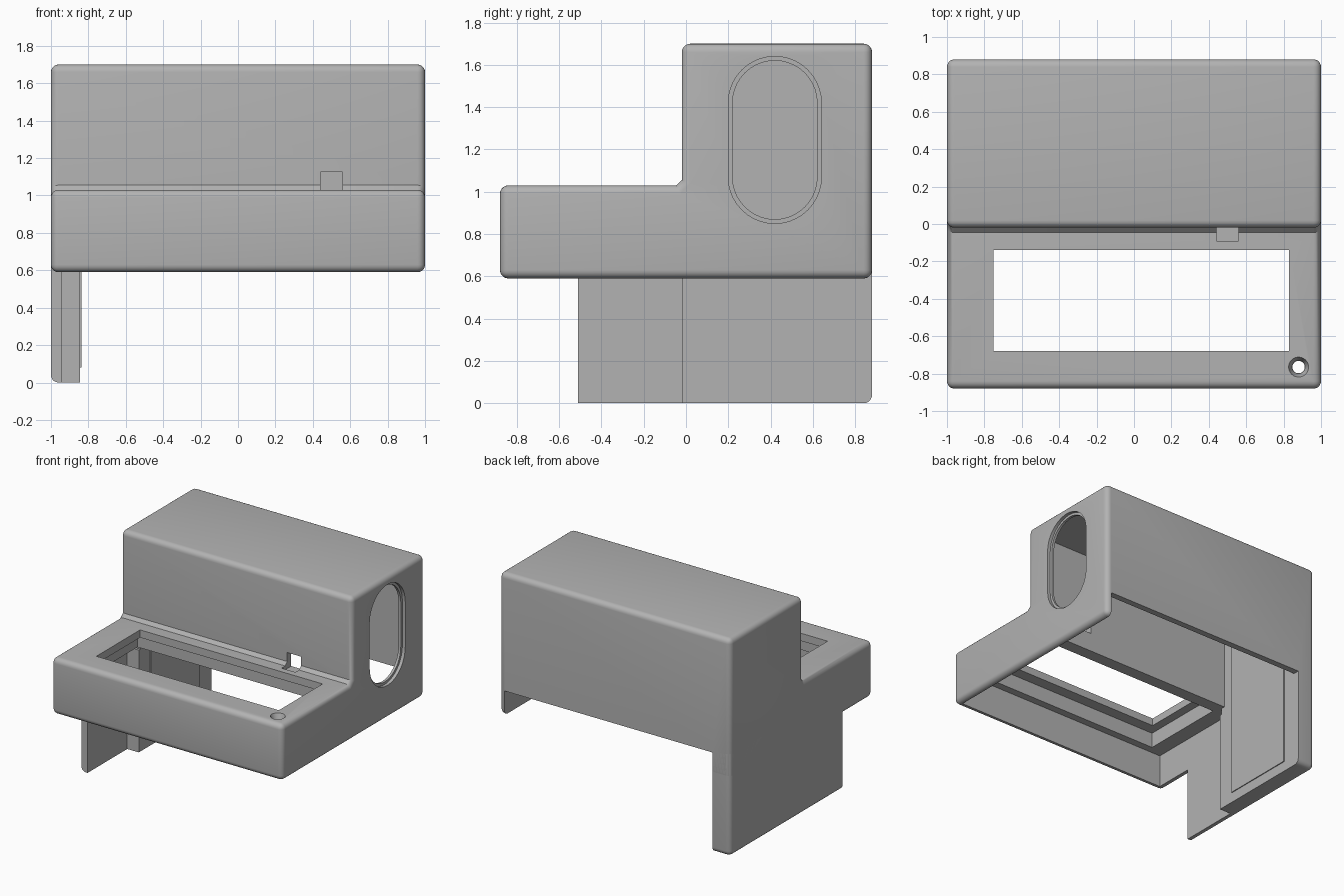
import bpy, bmesh
from math import pi, sin, cos
from mathutils import Vector, Matrix

if "Cube" in bpy.data.objects:
    bpy.data.objects.remove(bpy.data.objects["Cube"], do_unlink=True)

R = 0.04                                   # outer edge rounding
grey = bpy.data.materials.new("plain grey")
grey.use_nodes = True
grey.diffuse_color = (0.45, 0.45, 0.45, 1)
grey.node_tree.nodes["Principled BSDF"].inputs["Base Color"].default_value = (0.45, 0.45, 0.45, 1)


def finish(name, bm):
    bmesh.ops.recalc_face_normals(bm, faces=bm.faces)
    mesh = bpy.data.meshes.new(name)
    bm.to_mesh(mesh)
    bm.free()
    mesh.materials.append(grey)
    ob = bpy.data.objects.new(name, mesh)
    bpy.context.collection.objects.link(ob)
    return ob


def prism(name, profile, x0, x1, rounded=None):
    """Extrude a (y, z) profile along x, rounding the edges picked by a rule."""
    bm = bmesh.new()
    face = bm.faces.new([bm.verts.new((x0, y, z)) for y, z in profile])
    new = bmesh.ops.extrude_face_region(bm, geom=[face])["geom"]
    bmesh.ops.translate(bm, vec=(x1 - x0, 0, 0),
                        verts=[g for g in new if isinstance(g, bmesh.types.BMVert)])
    bmesh.ops.recalc_face_normals(bm, faces=bm.faces)
    if rounded:
        edges = [e for e in bm.edges if rounded(e.verts[0].co, e.verts[1].co)]
        bmesh.ops.bevel(bm, geom=edges, offset=R, segments=5, profile=0.5,
                        affect='EDGES', clamp_overlap=False)
    return finish(name, bm)


def box(name, x, y, z, rounded=None):
    profile = [(y[0], z[0]), (y[1], z[0]), (y[1], z[1]), (y[0], z[1])]
    return prism(name, profile, x[0], x[1], rounded)


def cone(name, x, y, z0, z1, r0, r1):
    bm = bmesh.new()
    bmesh.ops.create_cone(bm, cap_ends=True, segments=32, radius1=r0, radius2=r1,
                          depth=z1 - z0, matrix=Matrix.Translation((x, y, (z0 + z1) / 2)))
    return finish(name, bm)


def stadium(cy, low, high, r, n=20):
    arc = [(cy + r * cos(pi * i / n), high - r + r * sin(pi * i / n)) for i in range(n + 1)]
    return arc + [(2 * cy - y, low + high - z) for y, z in arc]


def smooth(ob):
    bpy.ops.object.select_all(action='DESELECT')
    ob.select_set(True)
    bpy.context.view_layer.objects.active = ob
    bpy.ops.object.shade_smooth_by_angle(angle=0.6)


def cut(ob, cutter):
    mod = ob.modifiers.new("cut", 'BOOLEAN')
    mod.operation, mod.solver, mod.object = 'DIFFERENCE', 'EXACT', cutter
    cutter.hide_render = True
    bpy.context.view_layer.objects.active = ob
    bpy.ops.object.modifier_apply(modifier=mod.name)
    bpy.data.objects.remove(cutter, do_unlink=True)


# Stepped outer housing; the inside step keeps a plain chamfer
STEP_Y, DECK = -0.02, 1.03
outline = [(-0.88, 0.59), (0.88, 0.59), (0.88, 1.7), (STEP_Y, 1.7),
           (STEP_Y, DECK + 0.025), (STEP_Y - 0.025, DECK), (-0.88, DECK)]


def housing_edge(a, b):
    along_x = abs(a.x - b.x) > 1
    in_step = -0.1 < a.y < 0 and a.z < 1.2
    return not (along_x and in_step)


shell = prism("housing_shell", outline, -1, 1, housing_edge)

# Hollow inside: low bay, tall bay, pocket under the window
INX = (-0.945, 0.955)
cut(shell, box("low_bay", INX, (-0.83, 0.83), (0.4, 0.85)))
cut(shell, box("tall_bay", INX, (0.03, 0.83), (0.5, 1.645)))
cut(shell, box("window_pocket", (-0.82, 0.86), (-0.77, -0.07), (0.8, 0.97)))

# Openings: window, back notch, small front port, side slot with a rim, screw hole
cut(shell, box("window", (-0.75, 0.83), (-0.68, -0.14), (0.7, 1.2)))
cut(shell, box("back_notch", (-0.845, 0.955), (0.7, 1), (0.4, 0.78)))
cut(shell, box("front_port", (0.44, 0.56), (-0.09, 0.1), (1.0, 1.125)))
cut(shell, prism("side_slot", stadium(0.42, 0.87, 1.62, 0.2), 0.9, 1.1))
cut(shell, prism("slot_rim", stadium(0.42, 0.85, 1.64, 0.22), 0.975, 1.1))
cut(shell, cone("screw_hole", 0.88, -0.765, 0.7, 1.2, 0.033, 0.033))
cut(shell, cone("screw_recess", 0.88, -0.765, 0.98, 1.04, 0.035, 0.057))
smooth(shell)


# Side leg below the housing, thick at the back and thin at the front
def leg_edge(a, b):
    outer = a.x < -0.99 and b.x < -0.99
    back = a.y > 0.87 and b.y > 0.87
    bottom = a.z < 0.01 and b.z < 0.01
    return outer + back + bottom > 1


leg = box("side_leg", (-1, -0.845), (STEP_Y, 0.88), (0, 0.8), leg_edge)
wing = box("leg_front_plate", (-1, -0.945), (-0.51, 0.02), (0, 0.66),
           lambda a, b: max(a.x, b.x) < -0.99 and max(a.z, b.z) < 0.01)
for part in (leg, wing):
    smooth(part)

# Thick inner wall above the leg, with its raised panel
box("inner_wall", (-0.96, -0.845), (0, 0.85), (0.7, 1.66))
box("inner_panel", (-0.86, -0.838), (0.12, 0.72), (0.08, 1.56))
